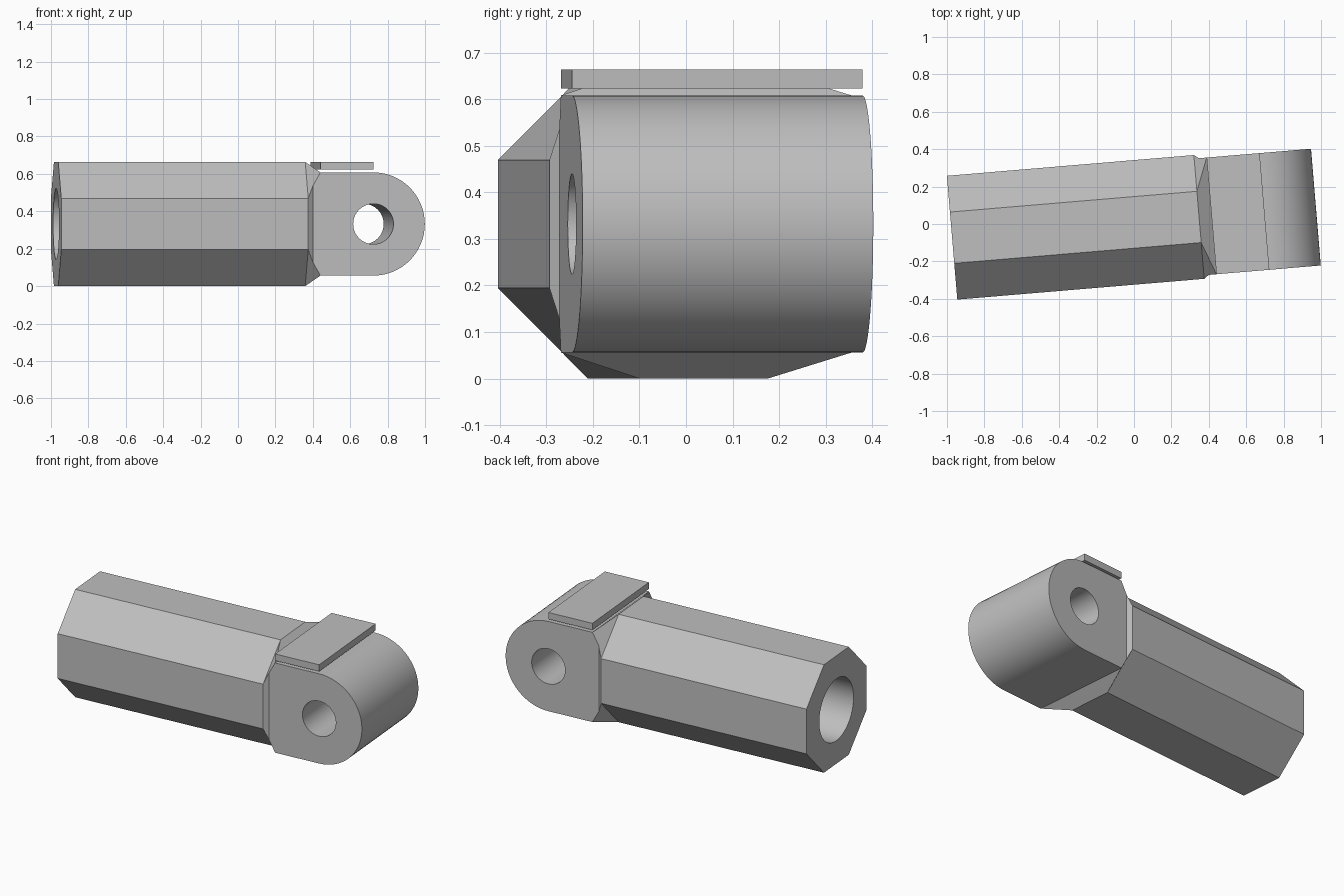
import bpy, bmesh, math
from mathutils import Matrix

if "Cube" in bpy.data.objects:
    bpy.data.objects.remove(bpy.data.objects["Cube"], do_unlink=True)

MID = 0.332                      # axis height, also the octagon apothem
HALF = MID * math.tan(math.pi / 8)
LENGTH = 0.976                   # half length along the axis
LUG_Y, LUG_Z = 0.313, 0.276      # half width and half height of the lug
PIN_X = LENGTH - LUG_Z
PLACE = Matrix.Translation((0, 0.0085, MID)) @ Matrix.Rotation(math.radians(4.8), 4, "Z")

grey = bpy.data.materials.new("plain grey")
grey.use_nodes = True
COLOUR = (0.52, 0.52, 0.52, 1)
grey.diffuse_color = COLOUR
grey.node_tree.nodes["Principled BSDF"].inputs["Base Color"].default_value = COLOUR


def make_object(name, bm):
    bmesh.ops.recalc_face_normals(bm, faces=bm.faces[:])
    mesh = bpy.data.meshes.new(name)
    bm.to_mesh(mesh)
    bm.free()
    mesh.materials.append(grey)
    ob = bpy.data.objects.new(name, mesh)
    ob.matrix_world = PLACE
    bpy.context.collection.objects.link(ob)
    return ob


def cylinder(name, radius, depth, x, axis):
    bm = bmesh.new()
    turn = Matrix.Rotation(math.pi / 2, 4, axis)
    bmesh.ops.create_cone(bm, cap_ends=True, segments=64, radius1=radius, radius2=radius,
                          depth=depth, matrix=Matrix.Translation((x, 0, 0)) @ turn)
    return make_object(name, bm)


# Octagonal shank, flaring into a round-ended lug
bm = bmesh.new()
add = bm.verts.new


def octagon(x):
    r = MID / math.cos(math.pi / 8)
    angles = [math.pi / 8 + i * math.pi / 4 for i in range(8)]
    return [add((x, r * math.cos(a), r * math.sin(a))) for a in angles]


def lug_corner(i):
    a = math.pi / 8 + i * math.pi / 4
    sy, sz = math.copysign(1, math.cos(a)), math.copysign(1, math.sin(a))
    beside = abs(math.cos(a)) > abs(math.sin(a))
    return add((0.375 if beside else 0.416, sy * LUG_Y, sz * (0.203 if beside else LUG_Z)))


rings = [octagon(-LENGTH), octagon(0.349), [lug_corner(i) for i in range(8)]]
bm.faces.new(rings[0])
for a, b in zip(rings, rings[1:]):
    for i in range(8):
        j = (i + 1) % 8
        bm.faces.new((a[i], a[j], b[j], b[i]))

STEPS = 32


def lug_arc(y):
    angles = [math.pi / 2 - math.pi * k / STEPS for k in range(STEPS + 1)]
    return [add((PIN_X + LUG_Z * math.cos(t), y, LUG_Z * math.sin(t))) for t in angles]


ring = rings[2]
left, right = lug_arc(LUG_Y), lug_arc(-LUG_Y)
left_edge = [ring[1]] + left + [ring[6]]
right_edge = [ring[2]] + right + [ring[5]]
for k in range(len(left_edge) - 1):
    bm.faces.new((left_edge[k], left_edge[k + 1], right_edge[k + 1], right_edge[k]))
bm.faces.new(left_edge + [ring[7], ring[0]])
bm.faces.new(right_edge + [ring[4], ring[3]])
rod = make_object("rod_body", bm)

# Socket in the shank end and pin hole through the lug
cutters = [cylinder("socket_cutter", 0.19, 2.0, -LENGTH, "Y"),
           cylinder("pin_cutter", 0.108, 1.0, PIN_X, "X")]
bpy.context.view_layer.objects.active = rod
for cutter in cutters:
    cutter.hide_render = True
    mod = rod.modifiers.new("hole", "BOOLEAN")
    mod.operation, mod.solver, mod.object = "DIFFERENCE", "EXACT", cutter
    bpy.ops.object.modifier_apply(modifier=mod.name)
    bpy.data.objects.remove(cutter, do_unlink=True)

bpy.ops.object.select_all(action="DESELECT")
rod.select_set(True)
bpy.ops.object.shade_smooth_by_angle(angle=math.radians(20))

# Thin plate hovering over the flat of the lug
bm = bmesh.new()
plate_size = (PIN_X - 0.416, 2 * LUG_Y, 0.041)
bmesh.ops.create_cube(bm, size=1, matrix=Matrix.Translation(((PIN_X + 0.416) / 2, 0, 0.311))
                      @ Matrix.Diagonal((*plate_size, 1)))
make_object("top_plate", bm)
